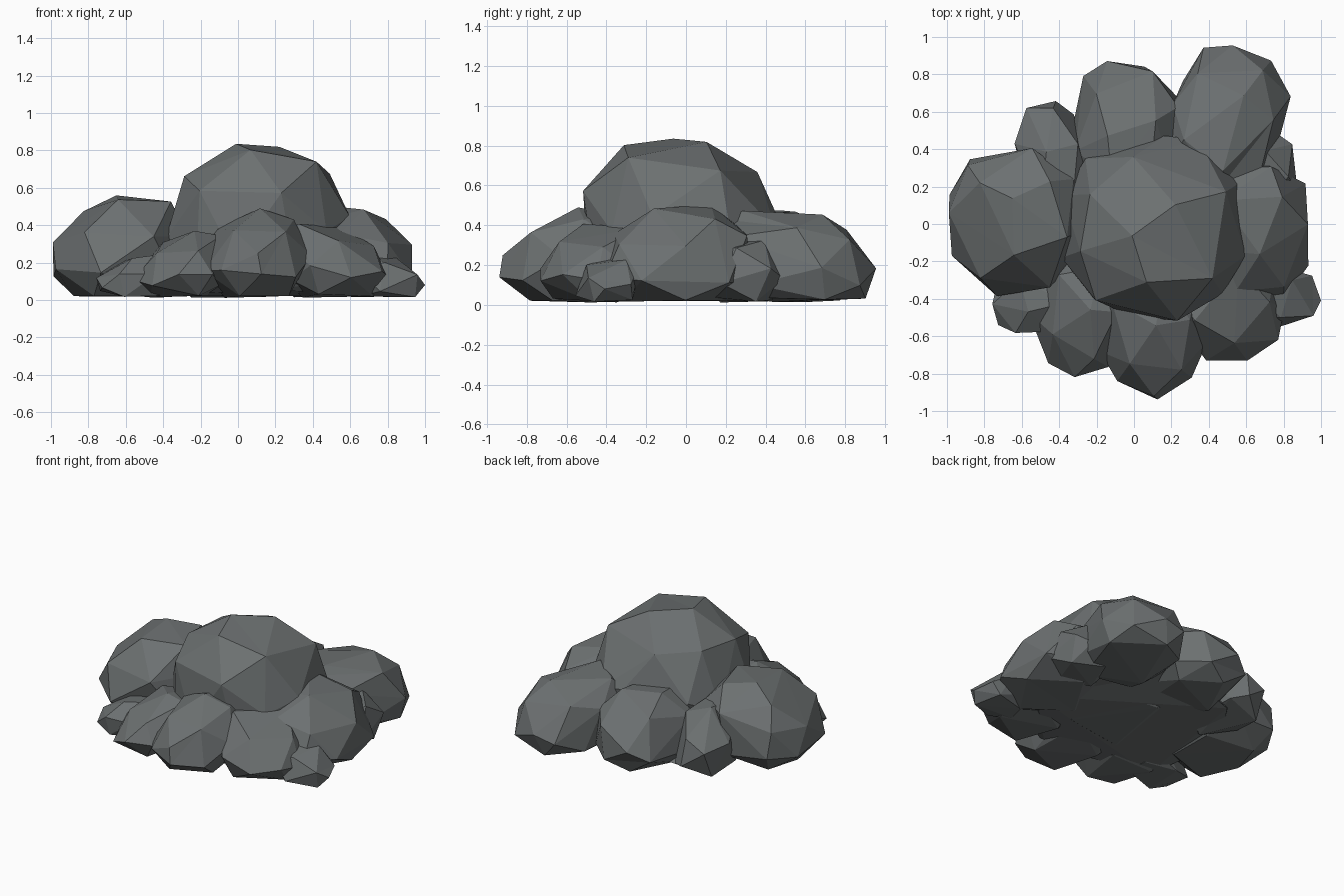
import bpy, bmesh, math, random
from mathutils import Vector, Matrix

cube = bpy.data.objects.get("Cube")
if cube:
    bpy.data.objects.remove(cube, do_unlink=True)

stone = bpy.data.materials.new("dark_grey_stone")
stone.use_nodes = True
stone.diffuse_color = (0.15, 0.163, 0.165, 1)
stone.node_tree.nodes["Principled BSDF"].inputs["Base Color"].default_value = stone.diffuse_color


def boulder(name, centre, size, turn=0, waist=0.2, power=2.4, lean=(0, 0), keep=0.36, seed=1):
    """Faceted stone: radii and height in size, widest at the waist, lean shifts the crown."""
    rng = random.Random(seed)
    rx, ry, top = size
    bm = bmesh.new()
    bmesh.ops.create_icosphere(bm, subdivisions=3, radius=1)
    spin = Matrix.Rotation(math.radians(turn), 3, 'Z')
    for v in bm.verts:
        # squarish ellipsoid
        d = v.co.normalized()
        d /= sum(abs(c) ** power for c in d) ** (1 / power)
        p = spin @ Vector((d.x * rx, d.y * ry, 0))
        up = max(d.z, 0)
        z = waist + d.z * (top - waist if d.z > 0 else waist + 0.01)
        v.co = (centre[0] + p.x + lean[0] * up, centre[1] + p.y + lean[1] * up, z)
    # chip flat facets off the stone
    mid = Vector((centre[0], centre[1], waist))
    for _ in range(14):
        n = Vector((rng.uniform(-1, 1), rng.uniform(-1, 1), rng.uniform(-0.2, 0.9))).normalized()
        reach = max((v.co - mid).dot(n) for v in bm.verts) * rng.uniform(0.95, 0.985)
        for v in bm.verts:
            over = (v.co - mid).dot(n) - reach
            if over > 0:
                v.co -= n * over
    # flat underside
    for v in bm.verts:
        v.co.z = max(v.co.z, 0.014)
    mesh = bpy.data.meshes.new(name)
    bm.to_mesh(mesh)
    bm.free()
    mesh.materials.append(stone)
    ob = bpy.data.objects.new(name, mesh)
    bpy.context.collection.objects.link(ob)
    facets = ob.modifiers.new("facets", 'DECIMATE')
    facets.ratio = keep * 0.25


# Main dome
boulder("central_boulder", (0.11, -0.02), (0.49, 0.49, 0.83), waist=0.35, power=2.35,
        lean=(0.02, -0.06), keep=0.7, seed=3)

# Large stones around it
boulder("right_boulder", (-0.65, 0.01), (0.35, 0.39, 0.56), turn=10, waist=0.22, power=2.35,
        lean=(0.1, 0.05), keep=0.55, seed=5)
boulder("left_boulder", (0.64, -0.05), (0.32, 0.38, 0.5), turn=-8, waist=0.17, power=2.3,
        lean=(-0.08, 0.06), keep=0.5, seed=8)
boulder("back_left_boulder", (0.51, 0.58), (0.3, 0.37, 0.48), turn=-12, waist=0.17, power=2.7,
        lean=(-0.06, -0.12), keep=0.55, seed=11)
boulder("back_boulder", (-0.05, 0.53), (0.28, 0.34, 0.48), turn=-8, waist=0.2, power=2.6,
        lean=(0.03, -0.1), keep=0.5, seed=13)
boulder("front_boulder", (0.09, -0.55), (0.28, 0.38, 0.48), turn=8, waist=0.18, power=2.1,
        lean=(0.04, 0.08), keep=0.5, seed=17)

# Small stones filling the gaps
boulder("back_right_stone", (-0.45, 0.37), (0.18, 0.29, 0.43), turn=6, waist=0.18,
        lean=(0.04, -0.1), seed=19)
boulder("left_stone", (0.68, 0.28), (0.2, 0.2, 0.34), waist=0.15, lean=(-0.04, 0), seed=7)
boulder("front_left_stone", (0.52, -0.45), (0.28, 0.29, 0.42), turn=14, waist=0.17, power=2.2,
        lean=(-0.14, 0.1), keep=0.45, seed=23)
boulder("front_right_stone", (-0.32, -0.51), (0.23, 0.31, 0.37), turn=14, waist=0.13, power=2.1,
        lean=(0.12, 0.12), keep=0.45, seed=29)
boulder("right_pebble", (-0.54, -0.42), (0.22, 0.17, 0.25), turn=14, waist=0.11,
        lean=(0.14, 0.06), seed=31)
boulder("left_pebble", (0.81, -0.4), (0.18, 0.15, 0.24), turn=12, waist=0.1,
        lean=(-0.08, 0.04), seed=37)

# Low bed joining the stones underneath
boulder("base_slab", (0.05, -0.02), (0.7, 0.62, 0.2), waist=0.1, keep=0.3, seed=41)
